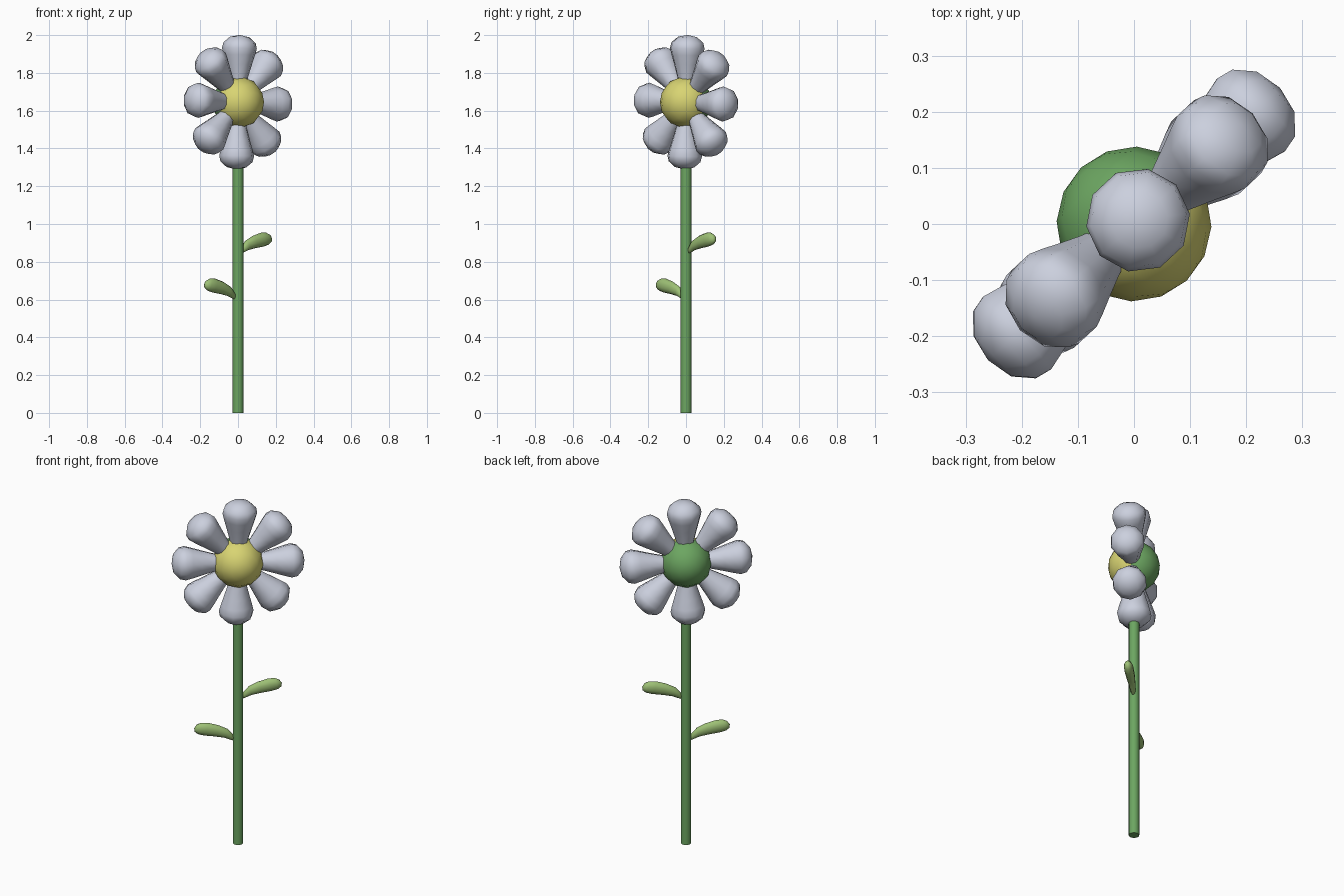
import bpy, bmesh, math
from mathutils import Vector, Matrix

if "Cube" in bpy.data.objects:
    bpy.data.objects.remove(bpy.data.objects["Cube"])

HUB_Z = 1.645
AZ = math.radians(43)                                # heading of the flower plane
U = Vector((math.cos(AZ), math.sin(AZ), 0))          # across the flower
N = Vector((math.sin(AZ), -math.cos(AZ), 0))         # way the flower faces
Z = Vector((0, 0, 1))


def material(name, rgb):
    m = bpy.data.materials.new(name)
    m.diffuse_color = (*rgb, 1)
    m.use_nodes = True
    m.node_tree.nodes["Principled BSDF"].inputs["Base Color"].default_value = m.diffuse_color
    return m


white = material("petal white", (0.60, 0.63, 0.73))
yellow = material("centre yellow", (0.69, 0.66, 0.17))
green = material("stem green", (0.15, 0.38, 0.12))
light_green = material("leaf green", (0.34, 0.53, 0.18))


def finish(name, bm, mats, angle=60):
    bmesh.ops.recalc_face_normals(bm, faces=bm.faces[:])
    me = bpy.data.meshes.new(name)
    bm.to_mesh(me)
    bm.free()
    for m in mats:
        me.materials.append(m)
    ob = bpy.data.objects.new(name, me)
    bpy.context.collection.objects.link(ob)
    bpy.ops.object.select_all(action='DESELECT')
    ob.select_set(True)
    bpy.context.view_layer.objects.active = ob
    bpy.ops.object.shade_smooth_by_angle(angle=math.radians(angle))
    return ob


def loft(rings, sides, start=None, end=None):
    """Skin elliptical rings (centre, axis_a, axis_b), closed with poles or flat caps."""
    bm = bmesh.new()
    turn = [2 * math.pi * i / sides for i in range(sides)]
    loops = [[bm.verts.new(c + a * math.cos(t) + b * math.sin(t)) for t in turn]
             for c, a, b in rings]
    for lo, hi in zip(loops, loops[1:]):
        for i in range(sides):
            j = (i + 1) % sides
            bm.faces.new((lo[i], lo[j], hi[j], hi[i]))
    for loop, pole in ((loops[0], start), (loops[-1], end)):
        if pole is None:
            bm.faces.new(loop)
        else:
            p = bm.verts.new(pole)
            for i in range(sides):
                bm.faces.new((loop[i], loop[(i + 1) % sides], p))
    return bm


# stem
X, Y = Vector((0.028, 0, 0)), Vector((0, 0.028, 0))
finish("stem", loft([(Z * 0, X, Y), (Z * 1.55, X, Y)], 16), [green])

# flower centre: yellow front half, green back half
bm = bmesh.new()
frame = Matrix((U, Z, N)).transposed().to_4x4()
bmesh.ops.create_uvsphere(bm, u_segments=12, v_segments=8, radius=0.138,
                          matrix=Matrix.Translation(Z * HUB_Z) @ frame)
for f in bm.faces:
    f.material_index = 0 if (f.calc_center_median() - Z * HUB_Z).dot(N) > 0 else 1
finish("flower_centre", bm, [yellow, green])

# eight club-shaped petals
PETAL = [(0.09, 0.040), (0.14, 0.052), (0.20, 0.069), (0.25, 0.084),
         (0.285, 0.093), (0.315, 0.086), (0.345, 0.052)]
for k in range(8):
    t = math.radians(45 * k - 2)
    d = U * math.cos(t) + Z * math.sin(t)
    p = Z * math.cos(t) - U * math.sin(t)
    hub = Z * HUB_Z
    rings = [(hub + d * r, p * w, N * w) for r, w in PETAL]
    finish(f"petal_{k + 1}", loft(rings, 10, hub + d * 0.08, hub + d * 0.356), [white])

# two curved leaves on opposite sides: reach, height, half height, half thickness
LEAF = [(0.030, 0.862, 0.016, 0.012), (0.065, 0.888, 0.027, 0.018),
        (0.115, 0.905, 0.034, 0.023), (0.170, 0.917, 0.038, 0.025),
        (0.205, 0.923, 0.034, 0.023), (0.225, 0.925, 0.021, 0.015)]
for name, side, drop in (("upper_leaf", 1, 0), ("lower_leaf", -1, 0.243)):
    out = Vector((math.cos(AZ - 0.03), math.sin(AZ - 0.03), 0)) * side
    lean = Vector((-0.3 * out.x, -0.3 * out.y, 1)).normalized()
    rings = [(out * r + Z * (h - drop), lean * a, N * b) for r, h, a, b in LEAF]
    finish(name, loft(rings, 10, out * 0.018 + Z * (0.842 - drop),
                      out * 0.234 + Z * (0.926 - drop)), [light_green])
